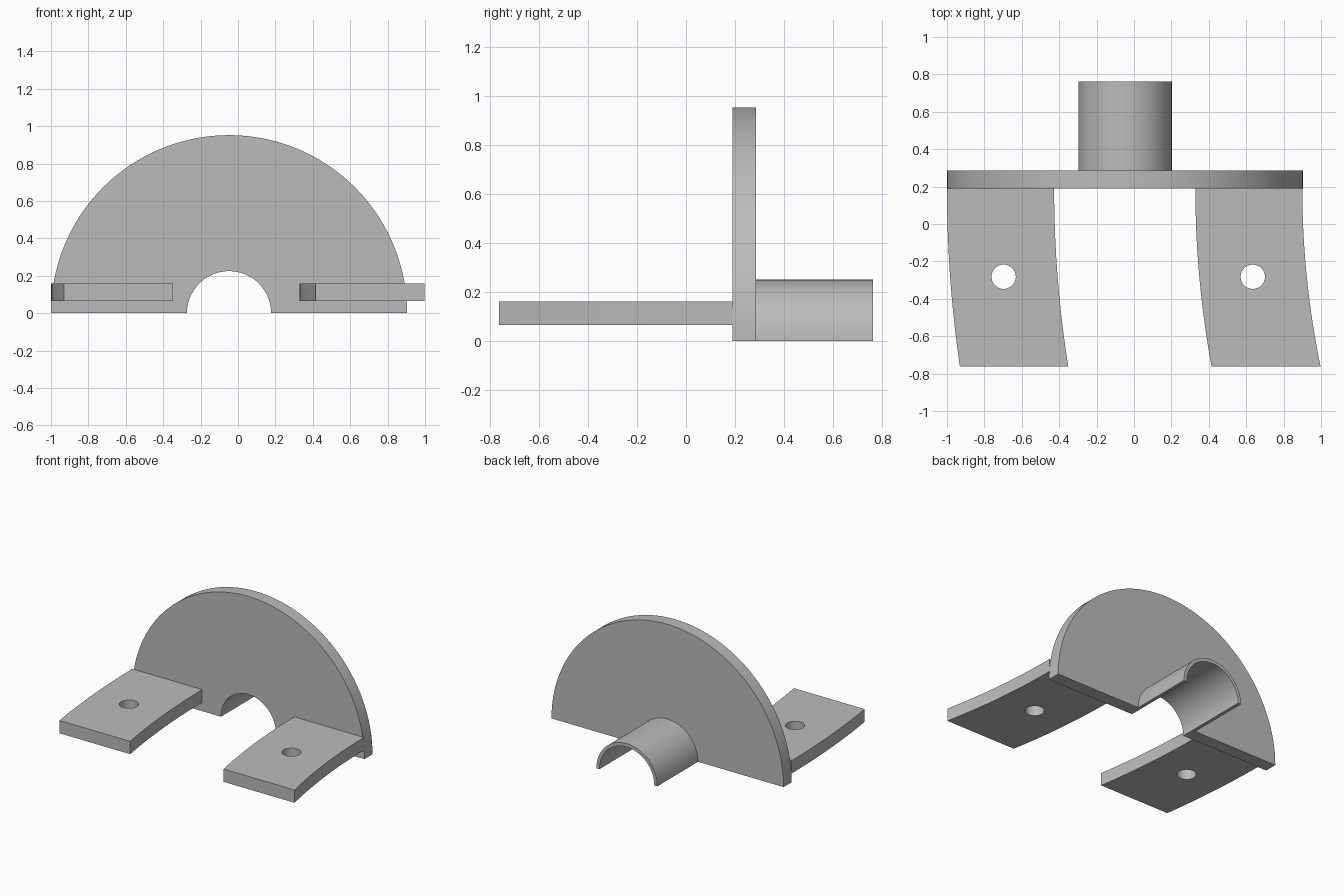
import bpy
import bmesh
from math import cos, sin, pi, sqrt, radians
from mathutils import Matrix

if "Cube" in bpy.data.objects:
    bpy.data.objects.remove(bpy.data.objects["Cube"], do_unlink=True)

CX = -0.048           # axis of the disc and the tube
DISC_R, BORE_R, TUBE_R = 0.952, 0.225, 0.25
FRONT, BACK, END = 0.19, 0.285, 0.762

grey = bpy.data.materials.new("plain grey")
grey.use_nodes = True
colour = (0.5, 0.5, 0.5, 1)
grey.diffuse_color = colour
grey.node_tree.nodes["Principled BSDF"].inputs["Base Color"].default_value = colour


def arc(cx, cy, r, start, end, n):
    """Points along an arc, angles in radians."""
    return [(cx + r * cos(start + (end - start) * i / n),
             cy + r * sin(start + (end - start) * i / n)) for i in range(n + 1)]


def extrude(name, loops, depth, matrix):
    """Solid from closed flat outlines; inner outlines become holes."""
    curve = bpy.data.curves.new(name, 'CURVE')
    curve.dimensions = '2D'
    curve.fill_mode = 'BOTH'
    curve.extrude = depth / 2
    for loop in loops:
        spline = curve.splines.new('POLY')
        spline.points.add(len(loop) - 1)
        for point, (x, y) in zip(spline.points, loop):
            point.co = (x, y, 0, 1)
        spline.use_cyclic_u = True
    helper = bpy.data.objects.new(name + "_outline", curve)
    bpy.context.collection.objects.link(helper)
    bpy.context.view_layer.update()
    mesh = bpy.data.meshes.new_from_object(
        helper.evaluated_get(bpy.context.evaluated_depsgraph_get()))
    bpy.data.objects.remove(helper, do_unlink=True)
    bpy.data.curves.remove(curve)

    # Weld caps to walls and place the part
    bm = bmesh.new()
    bm.from_mesh(mesh)
    bmesh.ops.remove_doubles(bm, verts=bm.verts, dist=1e-5)
    bmesh.ops.transform(bm, matrix=matrix, verts=bm.verts)
    bmesh.ops.recalc_face_normals(bm, faces=bm.faces)
    bm.to_mesh(mesh)
    bm.free()
    mesh.name = name
    mesh.materials.clear()
    mesh.materials.append(grey)
    obj = bpy.data.objects.new(name, mesh)
    bpy.context.collection.objects.link(obj)
    bpy.ops.object.select_all(action='DESELECT')
    obj.select_set(True)
    bpy.context.view_layer.objects.active = obj
    bpy.ops.object.shade_smooth_by_angle(angle=radians(30))
    return obj


def upright(y0, y1):
    return Matrix.Translation((0, (y0 + y1) / 2, 0)) @ Matrix.Rotation(pi / 2, 4, 'X')


def half_ring(outer, inner):
    return arc(CX, 0, outer, 0, pi, 72) + arc(CX, 0, inner, pi, 0, 40)


# Half disc with a half-round opening, and the half tube behind it
extrude("half_disc_plate", [half_ring(DISC_R, BORE_R)], BACK - FRONT, upright(FRONT, BACK))
extrude("half_tube", [half_ring(TUBE_R, BORE_R)], END - BACK, upright(BACK, END))


# Mounting tabs: edges sweep on arcs about one far centre
SWEEP_X, TAB_Z0, TAB_Z1 = 5.6, 0.065, 0.16


def tab_edge(x, n=20):
    r = SWEEP_X - x
    ys = [FRONT - (FRONT + END) * i / n for i in range(n + 1)]
    return [(SWEEP_X - sqrt(r * r - (y - FRONT) ** 2), y) for y in ys]


for name, x0, x1, hole_x in (("right_tab", -1.0, -0.427, -0.697),
                             ("left_tab", 0.328, 0.9, 0.635)):
    outline = tab_edge(x0) + tab_edge(x1)[::-1]
    hole = arc(hole_x, -0.282, 0.065, 0, 2 * pi, 40)[:-1]
    extrude(name, [outline, hole], TAB_Z1 - TAB_Z0,
            Matrix.Translation((0, 0, (TAB_Z0 + TAB_Z1) / 2)))
